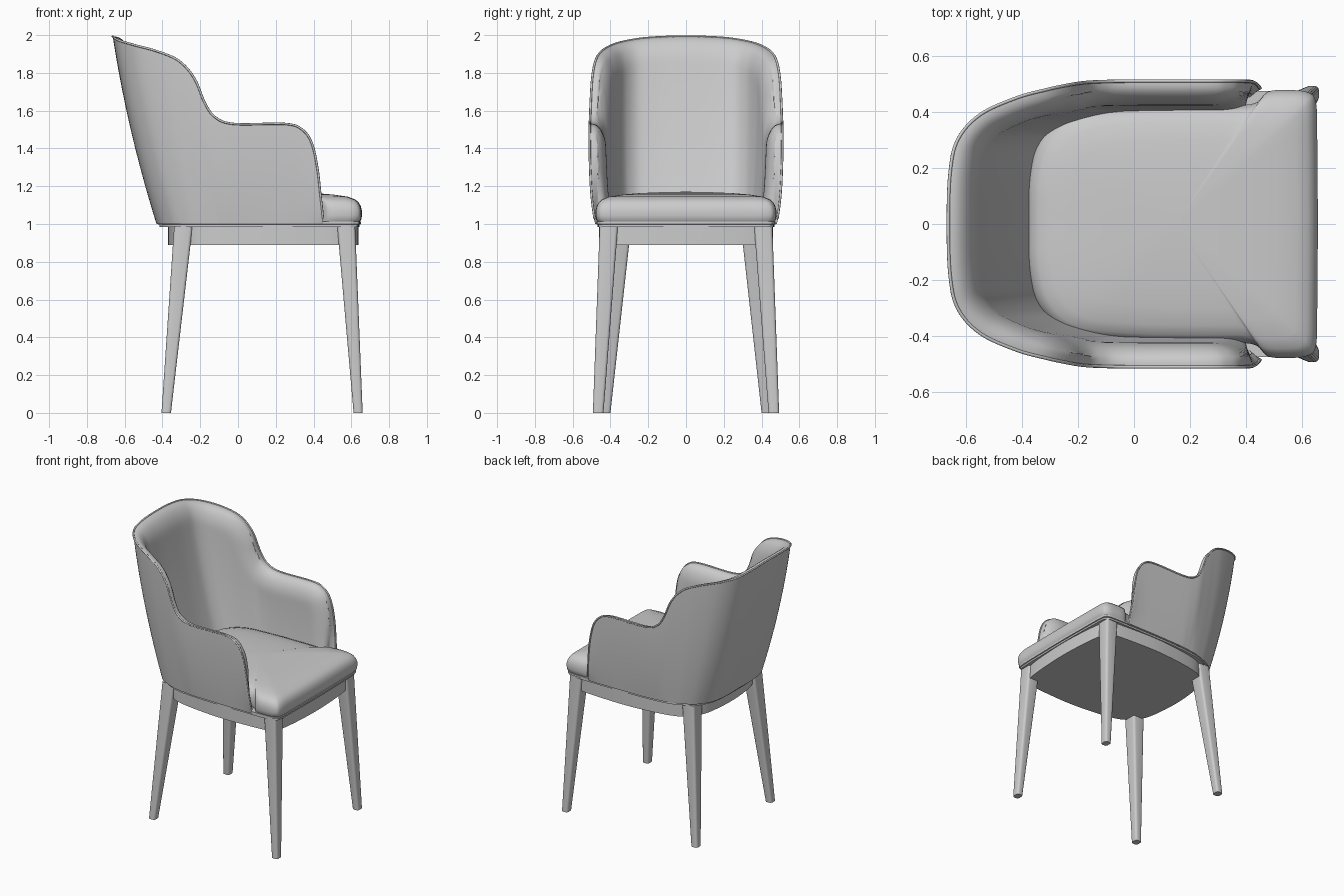
import bpy, bmesh, math
from mathutils import Vector

if "Cube" in bpy.data.objects:
    bpy.data.objects.remove(bpy.data.objects["Cube"])


def catmull(pts, n):
    """Smooth curve through half-profile points, starting on the y = 0 plane."""
    P = [Vector(p) for p in pts]
    ghost = P[1].copy()
    ghost[1] = -ghost[1]
    end = P[-1] * 2 - P[-2]
    if abs(P[-1][1]) < 1e-6:
        end = P[-2].copy()
        end[1] = -end[1]
    P = [ghost] + P + [end]
    out = []
    for i in range(1, len(P) - 2):
        a, b, c, d = P[i - 1:i + 3]
        for k in range(n):
            t = k / n
            out.append(0.5 * (2 * b + (c - a) * t + (2 * a - 5 * b + 4 * c - d) * t * t
                              + (3 * b - a - 3 * c + d) * t ** 3))
    out.append(P[-2])
    return out


def outline(half, n=6):
    """Closed plan outline from half of it (back centre to front centre)."""
    h = [(p[0], p[1]) for p in catmull(half, n)]
    return h + [(x, -y) for x, y in h[-2:0:-1]]


def finish(name, bm, angle=40):
    bmesh.ops.recalc_face_normals(bm, faces=bm.faces)
    me = bpy.data.meshes.new(name)
    bm.to_mesh(me)
    bm.free()
    ob = bpy.data.objects.new(name, me)
    bpy.context.collection.objects.link(ob)
    bpy.ops.object.select_all(action='DESELECT')
    ob.select_set(True)
    bpy.context.view_layer.objects.active = ob
    bpy.ops.object.shade_smooth_by_angle(angle=math.radians(angle))
    return ob


def loft(name, plan, profile, centre=(0.15, 0)):
    """Stack scaled copies of a plan: profile is (scale, z)."""
    bm = bmesh.new()
    cx, cy = centre
    rings = [[bm.verts.new((cx + (x - cx) * s, cy + (y - cy) * s, z)) for x, y in plan]
             for s, z in profile]
    n = len(plan)
    for a, b in zip(rings, rings[1:]):
        for i in range(n):
            j = (i + 1) % n
            bm.faces.new((a[i], a[j], b[j], b[i]))
    bm.faces.new(rings[0])
    bm.faces.new(rings[-1])
    return finish(name, bm)


# Tub shell: half of the rim and the matching bottom edge (rim x, y, z, bottom x, y)
BOTTOM, THICK, ROUND, ROWS = 1.0, 0.085, 0.13, 24
ctrl = [(-.663, 0, 1.993, -.43, 0), (-.657, .18, 1.987, -.43, .15), (-.63, .30, 1.972, -.41, .28),
        (-.55, .39, 1.948, -.35, .37), (-.42, .45, 1.912, -.27, .42), (-.31, .48, 1.862, -.20, .445),
        (-.23, .497, 1.77, -.14, .46), (-.175, .505, 1.64, -.10, .465), (-.12, .508, 1.565, -.06, .47),
        (-.02, .51, 1.53, 0, .475), (.25, .51, 1.53, .22, .48), (.34, .51, 1.50, .30, .48),
        (.39, .51, 1.43, .36, .48), (.42, .508, 1.30, .41, .48), (.437, .50, 1.15, .435, .48),
        (.45, .485, 1.03, .45, .48)]
cols = catmull([c for c in ctrl], 6)
rim = [Vector(c[:3]) for c in cols]


def shell_column(i):
    c = cols[i]
    a, b = rim[max(i - 1, 0)], rim[min(i + 1, len(rim) - 1)]
    t = Vector((b.x - a.x, b.y - a.y, 0)).normalized()
    inward = Vector((t.y, -t.x, 0)) if i else Vector((1, 0, 0))
    outer, inner = [], []
    for r in range(ROWS + 1):
        f = 1 - (1 - r / ROWS) ** 1.8
        gx, gy = f + 0.35 * f * (1 - f), 1 - (1 - f) ** 2
        p = Vector((c[3] + (c[0] - c[3]) * gx, c[4] + (c[1] - c[4]) * gy,
                    BOTTOM + (c[2] - BOTTOM) * f))
        outer.append(p)
        d = min(1, min((p - q).length for q in rim) / ROUND)
        q = p + inward * (0.012 + (THICK - 0.012) * math.sqrt(1 - (1 - d) ** 2))
        if i == 0:
            q.y = 0
        inner.append(q)
    return outer + inner[::-1]


bm = bmesh.new()
grid = [[bm.verts.new(p) for p in shell_column(i)] for i in range(len(cols))]
m = len(grid[0])
for a, b in zip(grid, grid[1:]):
    for i in range(m):
        j = (i + 1) % m
        bm.faces.new((a[i], a[j], b[j], b[i]))
bm.faces.new(grid[-1])
shell = finish("tub_shell", bm, 50)
mir = shell.modifiers.new("Mirror", 'MIRROR')
mir.use_axis = (False, True, False)

# Piping along the outer rim
cu = bpy.data.curves.new("rim_piping", 'CURVE')
cu.dimensions = '3D'
cu.bevel_depth = 0.006
cu.bevel_resolution = 2
path = [Vector((p.x, -p.y, p.z)) for p in rim[:0:-1]] + rim
sp = cu.splines.new('POLY')
sp.points.add(len(path) - 1)
for pt, p in zip(sp.points, path):
    pt.co = (*p, 1)
bpy.context.collection.objects.link(bpy.data.objects.new("rim_piping", cu))

# Seat cushion, wider in front of the arms, with a crowned top
cushion = outline([(-.38, 0), (-.375, .17), (-.33, .31), (-.22, .395), (0, .42), (.25, .425),
                   (.42, .428), (.478, .472), (.56, .478), (.625, .468), (.65, .43),
                   (.654, .3), (.656, 0)])
loft("seat_cushion", cushion,
     [(.975, 1.01), (.995, 1.025), (1, 1.045), (1, 1.07), (.988, 1.095), (.965, 1.115), (.93, 1.13),
      (.85, 1.145), (.7, 1.156), (.5, 1.164), (.25, 1.169), (.03, 1.171)])

# Thin base board under the upholstery
board = outline([(-.425, 0), (-.42, .16), (-.40, .28), (-.34, .37), (-.2, .445), (0, .47),
                 (.3, .475), (.56, .472), (.62, .46), (.642, .42), (.648, .2), (.65, 0)])
loft("base_board", board, [(.985, .985), (.985, .997), (1, .999), (1, 1.012)])

# Apron with bowed sides
apron = outline([(-.37, 0), (-.36, .16), (-.335, .28), (-.27, .37), (-.15, .425), (.15, .46),
                 (.45, .452), (.56, .435), (.60, .40), (.625, .25), (.637, 0)])
loft("apron", apron, [(1, .89), (1, .99)])


# Tapered, splayed legs; footprints are (x0, x1, y0, y1)
def leg(name, foot, top, side):
    bm = bmesh.new()
    rings = [[bm.verts.new((x, y * side, z)) for x, y in
              ((b[0], b[2]), (b[1], b[2]), (b[1], b[3]), (b[0], b[3]))]
             for b, z in ((foot, 0), (top, .99))]
    uprights = []
    for i in range(4):
        j = (i + 1) % 4
        bm.faces.new((rings[0][i], rings[0][j], rings[1][j], rings[1][i]))
        uprights.append(bm.edges.get((rings[0][i], rings[1][i])))
    bm.faces.new(rings[0])
    bm.faces.new(rings[1])
    bmesh.ops.bevel(bm, geom=uprights, offset=.015, segments=3, profile=.5, affect='EDGES')
    finish(name, bm)


for side, label in ((1, "left"), (-1, "right")):
    leg("front_leg_" + label, (.612, .66, .437, .493), (.525, .62, .36, .457), side)
    leg("back_leg_" + label, (-.405, -.355, .40, .455), (-.338, -.24, .29, .395), side)
